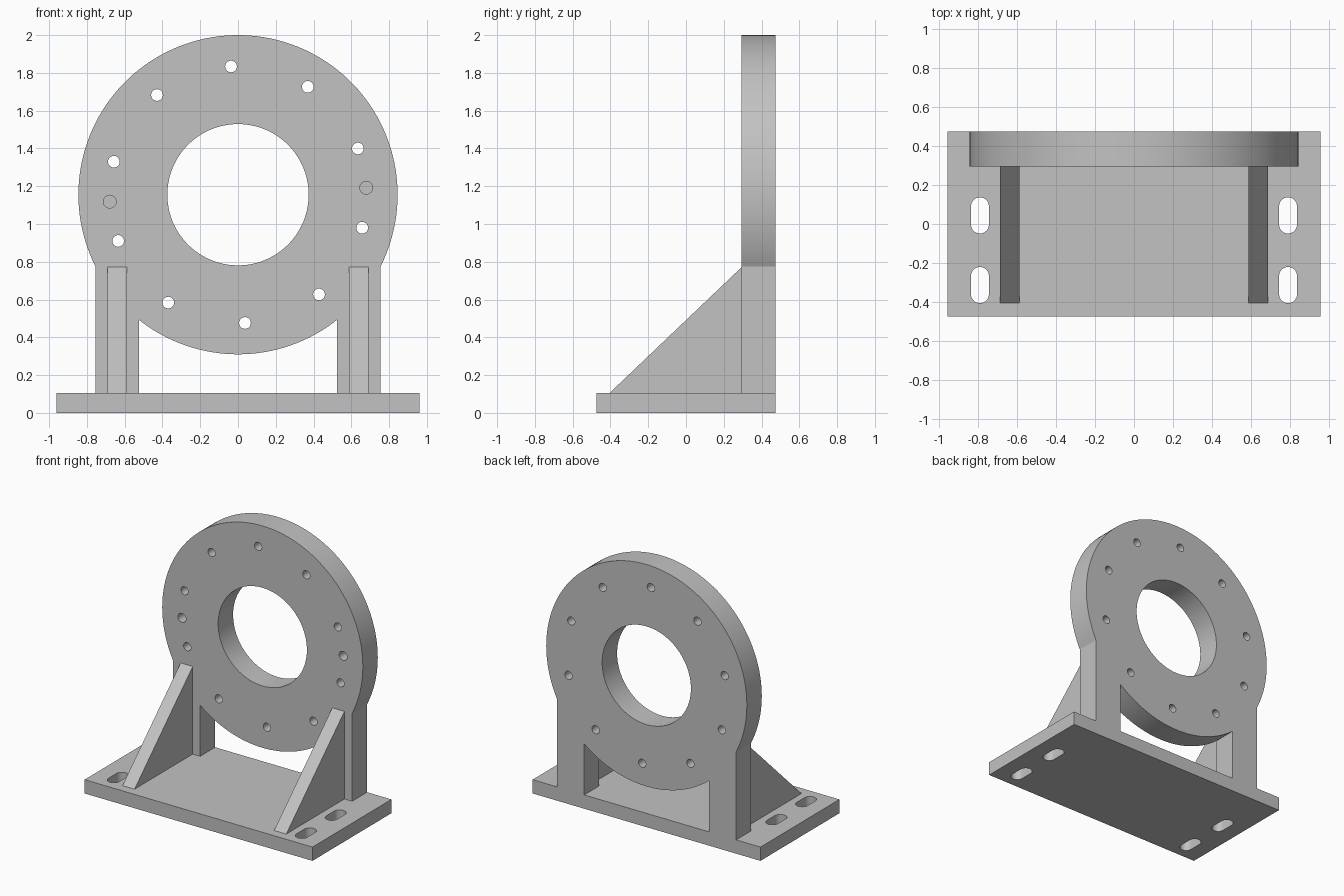
import bpy
import bmesh
from math import sin, cos, asin, acos, pi, radians
from mathutils import Vector

cube = bpy.data.objects.get("Cube")
if cube:
    bpy.data.objects.remove(cube, do_unlink=True)

# Main dimensions
BASE_X, BASE_Y, BASE_Z = 0.96, 0.475, 0.105
FACE_Y, BACK_Y = 0.295, 0.475
RING_Z, RING_R, BORE_R = 1.155, 0.845, 0.374
LEG_IN, LEG_OUT = 0.525, 0.755
BOLT_R, BOLT_TURN = 0.68, radians(3.1)

steel = bpy.data.materials.new("plain grey")
steel.use_nodes = True
GREY = (0.54, 0.54, 0.54, 1)
steel.diffuse_color = GREY
steel.node_tree.nodes["Principled BSDF"].inputs["Base Color"].default_value = GREY


def prism(name, outline, offset):
    """Extrude a closed loop of 3D points along an offset vector."""
    bm = bmesh.new()
    face = bm.faces.new([bm.verts.new(p) for p in outline])
    new = bmesh.ops.extrude_face_region(bm, geom=[face])["geom"]
    bmesh.ops.translate(bm, vec=Vector(offset),
                        verts=[v for v in new if isinstance(v, bmesh.types.BMVert)])
    bmesh.ops.recalc_face_normals(bm, faces=bm.faces)
    mesh = bpy.data.meshes.new(name)
    bm.to_mesh(mesh)
    bm.free()
    mesh.materials.append(steel)
    obj = bpy.data.objects.new(name, mesh)
    bpy.context.collection.objects.link(obj)
    return obj


def arc(cx, cy, r, start, end, steps):
    return [(cx + r * cos(start + (end - start) * i / steps),
             cy + r * sin(start + (end - start) * i / steps)) for i in range(steps + 1)]


def circle(cx, cy, r, steps):
    return arc(cx, cy, r, 0, 2 * pi, steps)[:-1]


def upright(name, points, y0, y1):
    return prism(name, [(x, y0, z) for x, z in points], (0, y1 - y0, 0))


def cut(target, cutters):
    """Subtract every cutter, then bake the result and drop the cutters."""
    for c in cutters:
        c.hide_render = True
        mod = target.modifiers.new("cut", 'BOOLEAN')
        mod.operation, mod.solver, mod.object = 'DIFFERENCE', 'EXACT', c
    graph = bpy.context.evaluated_depsgraph_get()
    mesh = bpy.data.meshes.new_from_object(target.evaluated_get(graph))
    target.modifiers.clear()
    target.data = mesh
    for c in cutters:
        bpy.data.objects.remove(c, do_unlink=True)


# Base plate with four mounting slots
base = prism("base_plate", [(-BASE_X, -BASE_Y, 0), (BASE_X, -BASE_Y, 0),
                            (BASE_X, BASE_Y, 0), (-BASE_X, BASE_Y, 0)], (0, 0, BASE_Z))
slots = []
for x in (-0.792, 0.792):
    for y in (0.044, -0.314):
        r, half = 0.046, 0.047
        loop = arc(x, y + half, r, 0, pi, 16) + arc(x, y - half, r, pi, 2 * pi, 16)
        slots.append(prism("slot_cutter", [(a, b, -0.1) for a, b in loop], (0, 0, 0.4)))
cut(base, slots)

# Ring plate and its two legs as one outline
outer, inner = acos(LEG_OUT / RING_R), asin(LEG_IN / RING_R)
profile = [(LEG_OUT, BASE_Z)]
profile += arc(0, RING_Z, RING_R, -outer, pi + outer, 96)
profile += [(-LEG_OUT, BASE_Z), (-LEG_IN, BASE_Z)]
profile += arc(0, RING_Z, RING_R, -pi / 2 - inner, -pi / 2 + inner, 32)
profile += [(LEG_IN, BASE_Z)]
ring = upright("ring_plate", profile, FACE_Y, BACK_Y)

# Central bore, ten through holes and two blind dowel holes
holes = [upright("bore_cutter", circle(0, RING_Z, BORE_R, 96), 0, 1)]
for k in range(10):
    a = BOLT_TURN + radians(18 + 36 * k)
    holes.append(upright("bolt_cutter", circle(BOLT_R * cos(a), RING_Z + BOLT_R * sin(a),
                                               0.031, 24), 0, 1))
for a in (BOLT_TURN, BOLT_TURN + pi):
    holes.append(upright("dowel_cutter", circle(BOLT_R * cos(a), RING_Z + BOLT_R * sin(a),
                                                0.034, 24), 0, FACE_Y + 0.1))
cut(ring, holes)

# Triangular ribs bracing the legs
for side, x in (("left", 0.588), ("right", -0.69)):
    prism(side + "_rib", [(x, -0.405, BASE_Z), (x, FACE_Y, BASE_Z), (x, FACE_Y, 0.772)],
          (0.102, 0, 0))

# Smooth the curved walls while keeping the machined edges sharp
bpy.ops.object.select_all(action='DESELECT')
for obj in (base, ring):
    obj.select_set(True)
    bpy.context.view_layer.objects.active = obj
bpy.ops.object.shade_smooth_by_angle(angle=radians(25))
